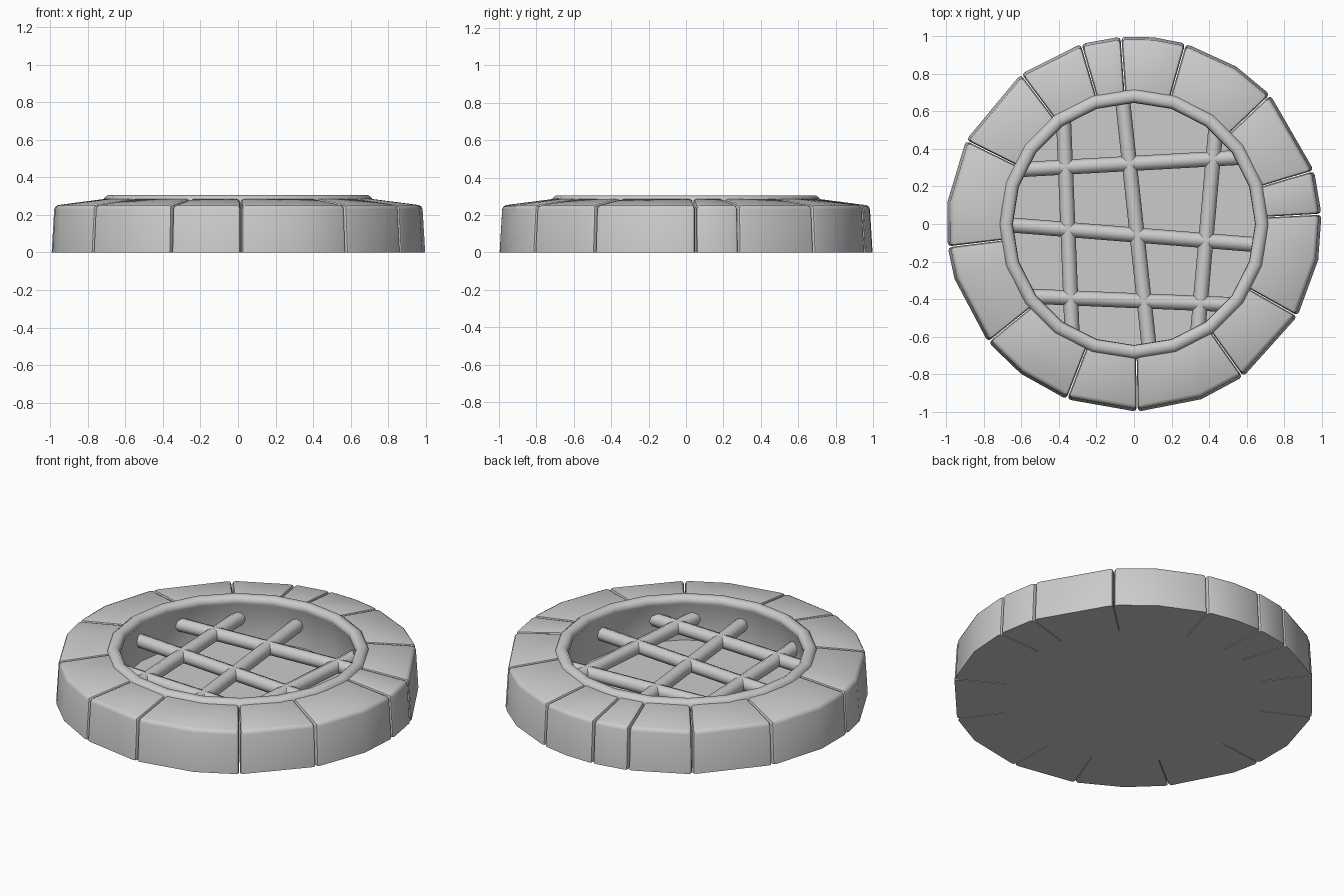
import bpy, bmesh
from math import radians, cos, sin
from mathutils import Vector

if "Cube" in bpy.data.objects:
    bpy.data.objects.remove(bpy.data.objects["Cube"])


def finish(bm, name, angle):
    bmesh.ops.recalc_face_normals(bm, faces=bm.faces)
    me = bpy.data.meshes.new(name)
    bm.to_mesh(me)
    bm.free()
    ob = bpy.data.objects.new(name, me)
    bpy.context.collection.objects.link(ob)
    bpy.ops.object.select_all(action='DESELECT')
    ob.select_set(True)
    bpy.context.view_layer.objects.active = ob
    bpy.ops.object.shade_smooth_by_angle(angle=radians(angle))
    return ob


def polar(r, deg, z):
    return (r * cos(radians(deg)), r * sin(radians(deg)), z)


# Curb stones: wedge with bevelled top and outer corners
def stone(i, angles):
    a = list(angles)
    a[0] += 0.15
    a[-1] -= 0.15
    bm = bmesh.new()
    rings = [[bm.verts.new(polar(r, t, z)) for r, z in
              ((0.70, 0), (1.0, 0), (0.985, 0.25), (0.70, 0.287))] for t in a]
    for p, q in zip(rings, rings[1:]):
        for k in range(4):
            n = (k + 1) % 4
            bm.faces.new((p[k], p[n], q[n], q[k]))
    bm.faces.new(rings[0])
    bm.faces.new(rings[-1][::-1])
    pairs = []
    for r in (rings[0], rings[-1]):
        pairs += [(r[1], r[2]), (r[2], r[3])]
    for p, q in zip(rings, rings[1:]):
        pairs += [(p[2], q[2]), (p[3], q[3])]
    edges = [bm.edges.get(pr) for pr in pairs]
    bmesh.ops.bevel(bm, geom=edges, offset=0.02, offset_type='OFFSET',
                    segments=2, profile=0.5, affect='EDGES')
    finish(bm, f"curb_stone_{i + 1}", 40)


STONES = [(-141, -127, -111), (-111, -89), (-89, -69, -54.5), (-54.5, -29.4),
          (-29.4, -11, 3), (3, 16.5), (16.5, 43.5), (43.5, 57, 74), (74, 84, 94),
          (94, 106.4), (106.4, 127), (127, 153.5), (153.5, 173, 187), (187, 197, 219)]
for i, s in enumerate(STONES):
    stone(i, s)

# Inner basin: floor, wall, rounded rim and flat underside, revolved with 20 sides
profile = [(0.645, 0.045), (0.655, 0.25), (0.645, 0.265), (0.648, 0.288), (0.665, 0.305),
           (0.695, 0.305), (0.714, 0.29), (0.72, 0.265), (0.72, 0.0)]
N = 20
bm = bmesh.new()
rings = [[bm.verts.new(polar(r, 360 * k / N, z)) for r, z in profile] for k in range(N)]
for k in range(N):
    p, q = rings[k], rings[(k + 1) % N]
    for j in range(len(profile) - 1):
        bm.faces.new((p[j], q[j], q[j + 1], p[j + 1]))
bm.faces.new([r[0] for r in rings])
bm.faces.new([r[-1] for r in rings])
finish(bm, "basin_and_rim", 50)

# Crooked grate bars, all at one height
BARS = [((-0.375, 0.55), (-0.33, -0.58)), ((-0.06, 0.655), (0.08, -0.65)),
        ((0.435, 0.50), (0.34, -0.57)), ((-0.60, 0.29), (0.57, 0.355)),
        ((-0.66, -0.005), (0.65, -0.11)), ((-0.55, -0.385), (0.53, -0.43))]
for i, (a, b) in enumerate(BARS):
    a, b = Vector((*a, 0.17)), Vector((*b, 0.17))
    bpy.ops.mesh.primitive_cylinder_add(vertices=8, radius=0.04, depth=(b - a).length,
                                        location=(a + b) / 2)
    bar = bpy.context.object
    bar.name = f"grate_bar_{i + 1}"
    bar.rotation_euler = (b - a).to_track_quat('Z', 'Y').to_euler()
    bpy.ops.object.shade_smooth_by_angle(angle=radians(50))
